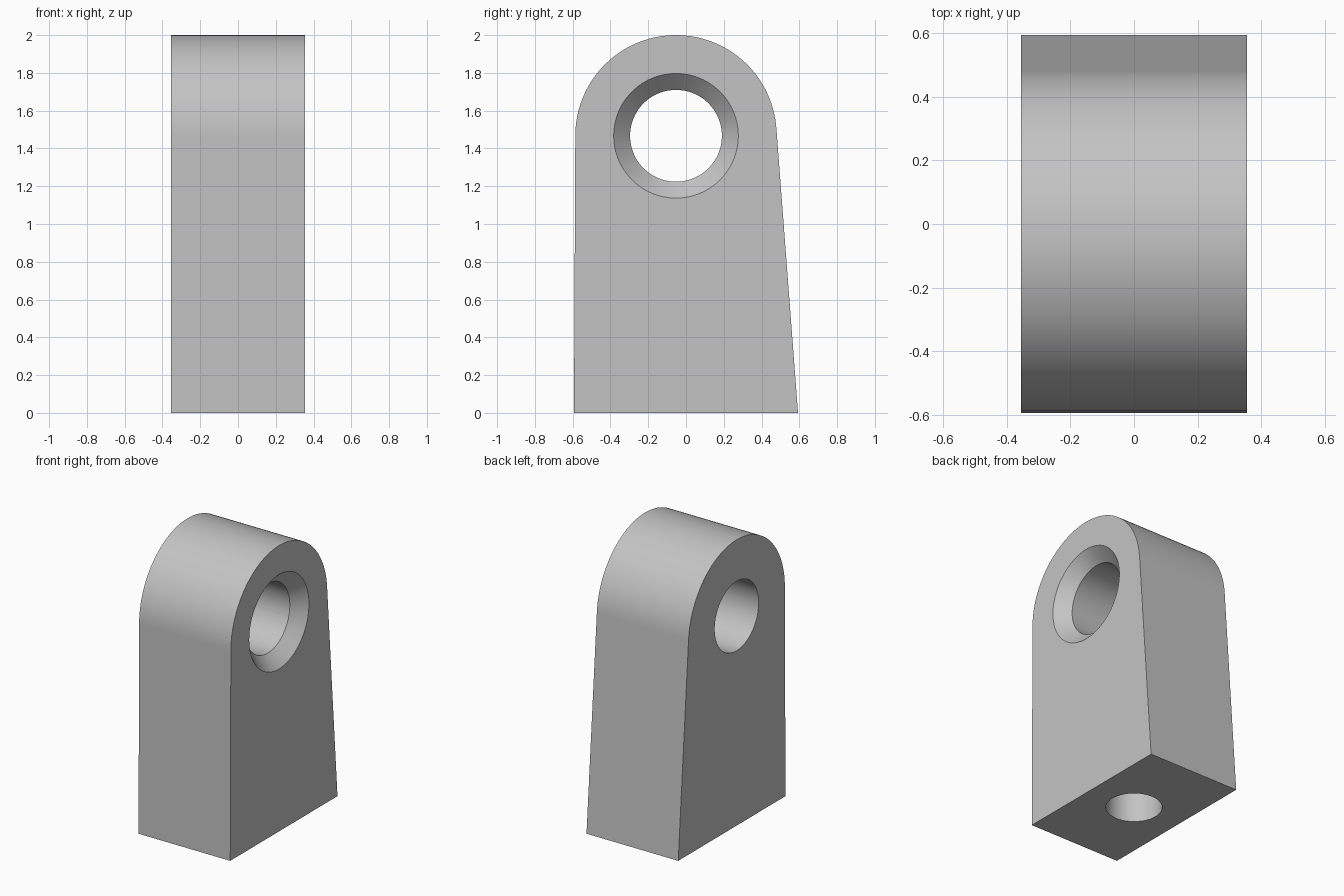
import bpy
import bmesh
from math import atan2, acos, hypot, cos, sin, pi, radians
from mathutils import Matrix, Vector

cube = bpy.data.objects.get("Cube")
if cube:
    bpy.data.objects.remove(cube, do_unlink=True)

HALF_X, HALF_Y = 0.355, 0.593          # base half sizes
EYE_Y, EYE_Z, EYE_R = -0.053, 1.467, 0.533   # rounded head
BORE_R, SINK_R = 0.243, 0.33           # cross bore and its countersink
SOCKET_R, SOCKET_DEPTH = 0.18, 0.7     # blind hole in the base
SEGMENTS = 96


def new_object(name, bm):
    bmesh.ops.recalc_face_normals(bm, faces=bm.faces[:])
    mesh = bpy.data.meshes.new(name)
    bm.to_mesh(mesh)
    bm.free()
    obj = bpy.data.objects.new(name, mesh)
    bpy.context.collection.objects.link(obj)
    return obj


def cutter(name, r1, r2, depth, matrix):
    bm = bmesh.new()
    bmesh.ops.create_cone(bm, cap_ends=True, segments=SEGMENTS, radius1=r1,
                          radius2=r2, depth=depth, matrix=matrix)
    obj = new_object(name, bm)
    obj.hide_render = True
    return obj


def tangent_angle(base_y, side):
    """Angle on the head circle where the line from the base corner touches."""
    dy, dz = base_y - EYE_Y, -EYE_Z
    return atan2(dz, dy) + side * acos(EYE_R / hypot(dy, dz))


# Lug body: tapered sides running tangent into a round head
start = tangent_angle(HALF_Y, 1)
end = tangent_angle(-HALF_Y, -1) + 2 * pi
profile = [(-HALF_Y, 0), (HALF_Y, 0)]
for i in range(SEGMENTS + 1):
    a = start + (end - start) * i / SEGMENTS
    profile.append((EYE_Y + EYE_R * cos(a), EYE_Z + EYE_R * sin(a)))

bm = bmesh.new()
side = bm.faces.new([bm.verts.new((-HALF_X, y, z)) for y, z in profile])
grown = bmesh.ops.extrude_face_region(bm, geom=[side])["geom"]
bmesh.ops.translate(bm, vec=Vector((2 * HALF_X, 0, 0)),
                    verts=[v for v in grown if isinstance(v, bmesh.types.BMVert)])
lug = new_object("lug_body", bm)

# Cutters: cross bore, countersink on the +x side, socket under the base
along_x = Matrix.Rotation(radians(90), 4, 'Y')
chamfer = SINK_R - BORE_R
over = 0.02
cutters = [
    cutter("bore_cutter", BORE_R, BORE_R, 1,
           Matrix.Translation((0, EYE_Y, EYE_Z)) @ along_x),
    cutter("countersink_cutter", BORE_R - over, SINK_R + over, chamfer + 2 * over,
           Matrix.Translation((HALF_X - chamfer / 2, EYE_Y, EYE_Z)) @ along_x),
    cutter("socket_cutter", SOCKET_R, SOCKET_R, 2 * SOCKET_DEPTH, Matrix.Identity(4)),
]

bpy.ops.object.select_all(action='DESELECT')
bpy.context.view_layer.objects.active = lug
lug.select_set(True)
for tool in cutters:
    mod = lug.modifiers.new(tool.name, 'BOOLEAN')
    mod.operation = 'DIFFERENCE'
    mod.solver = 'EXACT'
    mod.object = tool
    bpy.ops.object.modifier_apply(modifier=mod.name)
    bpy.data.objects.remove(tool, do_unlink=True)

# Smooth curved walls, flat large faces
bpy.ops.object.shade_smooth_by_angle(angle=radians(30))
for face in lug.data.polygons:
    if face.area > 0.1:
        face.use_smooth = False

# Plain grey finish
grey = bpy.data.materials.new("plain_grey")
grey.use_nodes = True
colour = (0.55, 0.55, 0.55, 1)
grey.diffuse_color = colour
grey.node_tree.nodes["Principled BSDF"].inputs["Base Color"].default_value = colour
lug.data.materials.clear()
lug.data.materials.append(grey)
